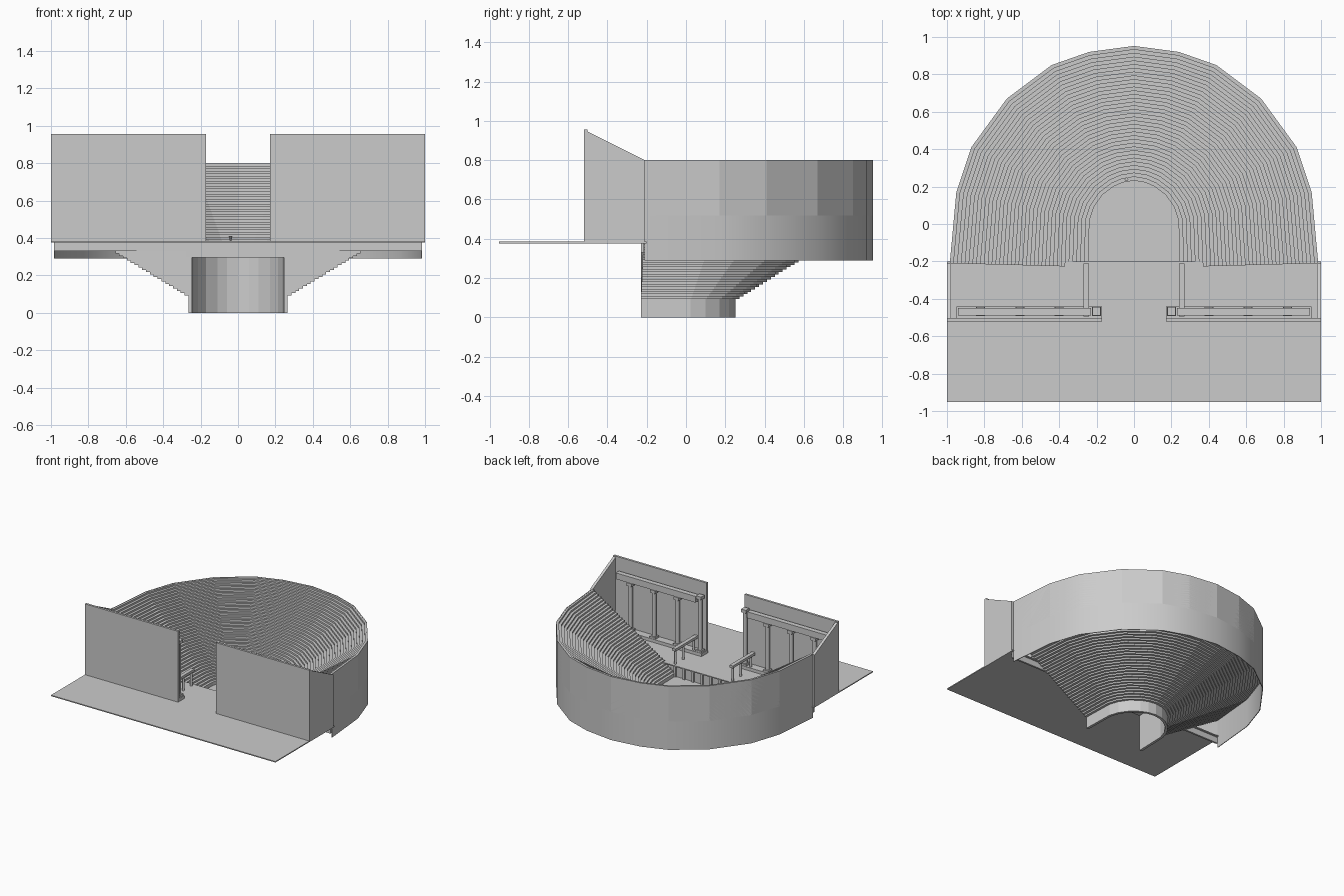
import bpy, bmesh

if "Cube" in bpy.data.objects:
    bpy.data.objects.remove(bpy.data.objects["Cube"], do_unlink=True)

stone = bpy.data.materials.new("pale_grey_stone")
stone.use_nodes = True
stone.diffuse_color = (0.6, 0.6, 0.6, 1)
stone.node_tree.nodes["Principled BSDF"].inputs["Base Color"].default_value = (0.6, 0.6, 0.6, 1)


def finish(name, bm, smooth=False):
    bmesh.ops.recalc_face_normals(bm, faces=bm.faces)
    mesh = bpy.data.meshes.new(name)
    bm.to_mesh(mesh)
    bm.free()
    mesh.materials.append(stone)
    obj = bpy.data.objects.new(name, mesh)
    bpy.context.collection.objects.link(obj)
    if smooth:
        bpy.ops.object.select_all(action="DESELECT")
        obj.select_set(True)
        bpy.context.view_layer.objects.active = obj
        bpy.ops.object.shade_smooth_by_angle(angle=0.52)
    return obj


def box(name, x0, x1, y0, y1, z0, z1):
    bm = bmesh.new()
    bmesh.ops.create_cube(bm, size=1)
    for v in bm.verts:
        v.co.x = x1 if v.co.x > 0 else x0
        v.co.y = y1 if v.co.y > 0 else y0
        v.co.z = z1 if v.co.z > 0 else z0
    return finish(name, bm)


def cylinder(name, x, y, z0, z1, r, r_top=None, sides=12):
    bm = bmesh.new()
    bmesh.ops.create_cone(bm, cap_ends=True, segments=sides, radius1=r,
                          radius2=r if r_top is None else r_top, depth=z1 - z0)
    bmesh.ops.translate(bm, vec=(x, y, (z0 + z1) / 2), verts=bm.verts)
    return finish(name, bm, True)


# Horseshoe plans of the innermost and outermost seat rows
INNER = [(.245, -.23), (.238, .02), (.215, .09), (.17, .155), (.11, .2), (.06, .222), (0, .232)]
OUTER = [(.985, -.21), (.95, .17), (.87, .41), (.68, .67), (.44, .85), (.24, .92), (0, .952)]


def mirrored(half):
    return half + [(-x, y) for x, y in reversed(half[:-1])]


PLAN = list(zip(mirrored(INNER), mirrored(OUTER)))


def sweep(name, profile, smooth=False):
    """Sweep a closed (t, z) profile round the horseshoe; t runs inner to outer."""
    bm = bmesh.new()
    sections = [[bm.verts.new((a[0] + (b[0] - a[0]) * t, a[1] + (b[1] - a[1]) * t, z))
                 for t, z in profile] for a, b in PLAN]
    n = len(profile)
    for s, e in zip(sections, sections[1:]):
        for i in range(n):
            j = (i + 1) % n
            bm.faces.new((s[i], s[j], e[j], e[i]))
    bm.faces.new(sections[0])
    bm.faces.new(sections[-1])
    return finish(name, bm, smooth)


# Stepped seating, with a stepped underside
ROWS = 36
top, under = [], []
for i in range(ROWS):
    t0, t1 = i / ROWS, (i + 1) / ROWS
    z_top = .31 + .49 * t1
    z_under = .08 + .45 * t0 if i else 0
    top += [(t0, z_top), (t1, z_top)]
    under += [(t0, z_under), (t1, z_under)]
sweep("seating_rows", top + under[::-1])
sweep("outer_wall", [(.993, .29), (1, .29), (1, .802), (.993, .802)], True)

# Orchestra floor inside the innermost row
bm = bmesh.new()
bm.faces.new([bm.verts.new((x, y, .295)) for x, y in mirrored(INNER)])
finish("orchestra_floor", bm)

# Stage floor and its front edge facing the seats
box("stage_floor", -1, 1, -.952, -.2, .377, .385)
box("stage_front", -.28, .28, -.23, -.21, .295, .38)
for i in range(7):
    x = -.24 + .08 * i
    box("stage_front_pilaster", x - .008, x + .008, -.212, -.198, .295, .38)

for side, label in ((1, "left"), (-1, "right")):
    def part(name, x0, x1, *rest):
        lo, hi = sorted((x0 * side, x1 * side))
        return box(label + "_" + name, lo, hi, *rest)

    part("stage_beam", .28, .985, -.23, -.215, .33, .38)
    part("scene_wall", .17, 1, -.52, -.502, .38, .955)
    # Side wall with a sloping top
    wall = part("side_wall", .978, 1, -.52, -.21, .38, .955)
    for v in wall.data.vertices:
        if v.co.z > .9 and v.co.y > -.3:
            v.co.z = .80
    # Colonnade along the scene wall
    part("colonnade_podium", .17, .95, -.502, -.44, .385, .41)
    part("entablature", .23, .94, -.49, -.45, .80, .85)
    for x in (.2, .4, .61, .82):
        head = .86 if x < .3 else .80
        cylinder(label + "_column", x * side, -.467, .41, head, .016)
        part("column_base", x - .024, x + .024, -.491, -.443, .41, .425)
        part("column_capital", x - .022, x + .022, -.489, -.445, head - .025, head)
    # Railing beside the stage entrance
    part("railing_beam", .24, .27, -.495, -.21, .495, .515)
    for y in (-.23, -.33, -.46):
        cylinder(label + "_railing_post", .255 * side, y, .385, .497, .009)

# Small marker at the head of the orchestra
cylinder("marker_post", -.04, .24, .3, .39, .004, sides=8)
cylinder("marker_head", -.04, .24, .385, .41, .004, .01, 8)
